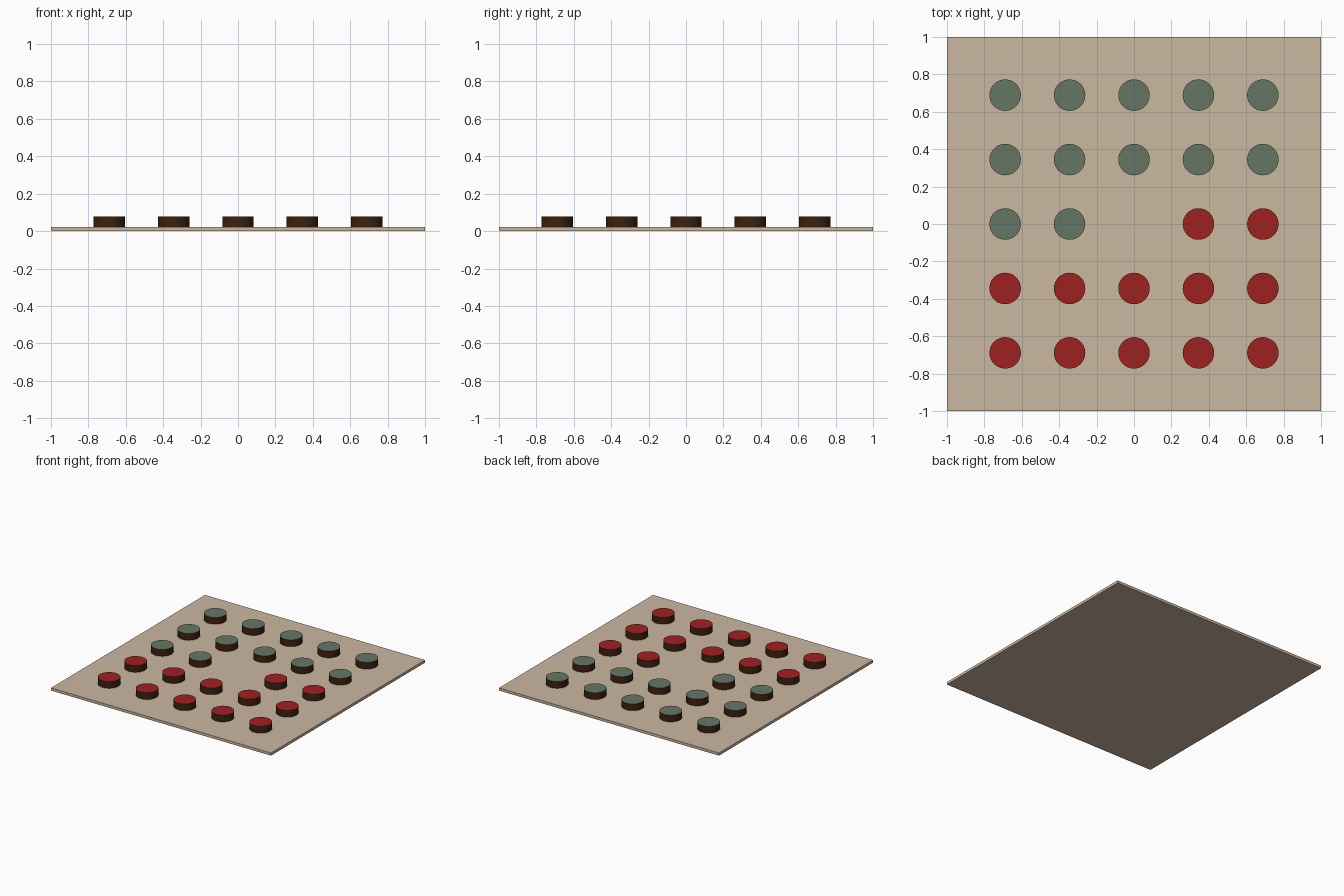
import bpy, bmesh
from mathutils import Matrix

if "Cube" in bpy.data.objects:
    bpy.data.objects.remove(bpy.data.objects["Cube"])


def material(name, rgb):
    # sRGB 0-255 to linear
    lin = [((c / 255 + 0.055) / 1.055) ** 2.4 if c > 10 else c / 255 / 12.92 for c in rgb]
    m = bpy.data.materials.new(name)
    m.diffuse_color = (*lin, 1)
    m.use_nodes = True
    m.node_tree.nodes["Principled BSDF"].inputs["Base Color"].default_value = m.diffuse_color
    return m


tan = material("tan_board", (203, 183, 161))
wood = material("dark_wood", (62, 33, 15))
green = material("grey_green", (101, 118, 101))
red = material("deep_red", (158, 33, 33))

BOARD_H, TOP, RADIUS, STEP = 0.022, 0.077, 0.084, 0.3445


def add_object(name, bm, mats):
    mesh = bpy.data.meshes.new(name)
    bm.to_mesh(mesh)
    bm.free()
    for m in mats:
        mesh.materials.append(m)
    ob = bpy.data.objects.new(name, mesh)
    bpy.context.collection.objects.link(ob)
    return ob


# Flat square board
bm = bmesh.new()
bmesh.ops.create_cube(bm, size=1, matrix=Matrix.Translation((0, 0, BOARD_H / 2))
                      @ Matrix.Diagonal((2, 2, BOARD_H, 1)))
add_object("board", bm, [tan])


# Round playing piece: dark sides, coloured top face
def piece(name, x, y, top_mat):
    bm = bmesh.new()
    h = TOP - BOARD_H
    bmesh.ops.create_cone(bm, cap_ends=True, segments=48, radius1=RADIUS, radius2=RADIUS,
                          depth=h, matrix=Matrix.Translation((0, 0, h / 2)))
    for f in bm.faces:
        f.normal_update()
        f.material_index = 1 if f.normal.z > 0.5 else 0
        f.smooth = abs(f.normal.z) < 0.5
    for e in bm.edges:
        e.smooth = all(f.smooth for f in e.link_faces)
    ob = add_object(name, bm, [wood, top_mat])
    ob.location = (x, y, BOARD_H)


# 5 x 5 grid with an empty centre; the middle row is shared by both sides
for row in range(-2, 3):
    for col in range(-2, 3):
        if row == 0 and col == 0:
            continue
        is_green = row > 0 or (row == 0 and col < 0)
        name = f"{'green' if is_green else 'red'}_piece_{row + 3}_{col + 3}"
        piece(name, col * STEP, row * STEP, green if is_green else red)
